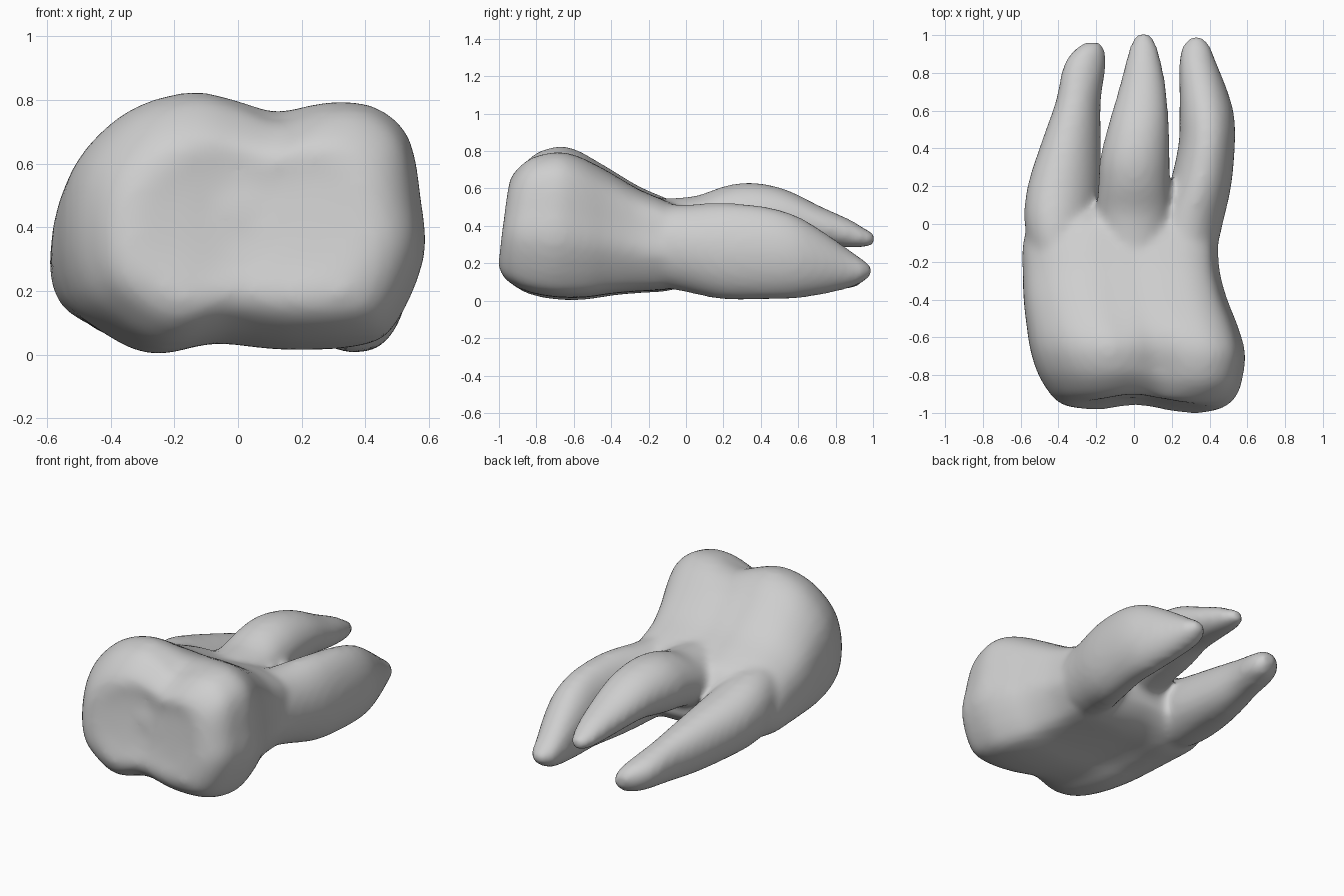
import bpy, bmesh, math

if "Cube" in bpy.data.objects:
    bpy.data.objects.remove(bpy.data.objects["Cube"], do_unlink=True)

bm = bmesh.new()


def smooth_path(points, steps, closed=False):
    """Smooth interpolation that passes through every point."""
    n = len(points)
    pick = (lambda i: points[i % n]) if closed else (lambda i: points[min(max(i, 0), n - 1)])
    result = []
    for i in range(n if closed else n - 1):
        near = [pick(i + k) for k in (-1, 0, 1, 2)]
        for s in range(steps):
            t = s / steps
            result.append(tuple(
                b + t * ((c - a) + t * ((2 * a - 5 * b + 4 * c - d) + t * (3 * (b - c) + d - a))) / 2
                for a, b, c, d in zip(*near)))
    return result if closed else result + [points[-1]]


def ramp(value, start, end):
    """Rise from 0 to 1 between start and end."""
    return min(max((value - start) / (end - start), 0), 1)


def bump(value, centre, width):
    return math.exp(-((value - centre) / width) ** 2)


def loft(rings):
    """Skin a list of closed rings and cap both ends."""
    loops = [[bm.verts.new(p) for p in ring] for ring in rings]
    n = len(loops[0])
    faces = []
    for a, b in zip(loops, loops[1:]):
        for i in range(n):
            j = (i + 1) % n
            faces.append(bm.faces.new((a[i], a[j], b[j], b[i])))
    faces.append(bm.faces.new(loops[0][::-1]))
    faces.append(bm.faces.new(loops[-1]))
    bmesh.ops.recalc_face_normals(bm, faces=faces)


# Crown outline seen from the front, with the notch between the cusps
outline = smooth_path([
    (-.28, .005), (-.08, .04), (.14, .02), (.38, .03), (.49, .09), (.585, .30),
    (.575, .48), (.535, .68), (.42, .775), (.27, .785), (.11, .74), (-.03, .79),
    (-.18, .82), (-.38, .76), (-.54, .60), (-.585, .39), (-.55, .19), (-.44, .08)], 3, True)


def crown_ring(y, x0, x1, z0, z1):
    ring = []
    for u, v in outline:
        # The notch fades out toward the neck
        if v > .6:
            v += .055 * bump(u, .11, .13) * ramp(y, -.8, -.45)
        x = x0 + (u + .585) / 1.17 * (x1 - x0)
        z = z0 + (v - .005) / .815 * (z1 - z0)
        # The biting face leans back and has a shallow groove between its lobes
        face = .13 * (z - .4) - .03 * x + .035 * bump(x, .02, .16)
        ring.append((x, y + ramp(y, -.5, -.9) * face, z))
    return ring


# Crown and neck: y, left and right edge, bottom and top
crown = [
    (-.952, -.10, .16, .36, .52), (-.958, -.22, .29, .27, .59),
    (-.968, -.34, .41, .18, .66), (-.94, -.415, .49, .12, .72),
    (-.88, -.465, .545, .07, .78), (-.80, -.51, .57, .03, .812),
    (-.68, -.548, .585, .005, .824), (-.55, -.568, .55, .002, .785),
    (-.40, -.585, .49, .025, .70), (-.25, -.59, .45, .04, .61),
    (-.10, -.588, .44, .05, .545), (.01, -.54, .42, .09, .49), (.08, -.40, .34, .16, .40)]
loft([crown_ring(*s) for s in smooth_path(crown, 3)])


def root(path, lean=0):
    """Tapering root from stations of x, y, z, half width, half height."""
    turns = [math.tau * i / 24 for i in range(24)]
    loft([[(x + rx * math.cos(t), y, z + rz * math.sin(t) + lean * rx * math.cos(t))
           for t in turns] for x, y, z, rx, rz in smooth_path(path, 3)])


# Lower root on the right, its inner side sloping down
root([(-.32, -.4, .30, .10, .12), (-.36, -.2, .30, .17, .20), (-.385, 0, .28, .195, .22),
      (-.37, .2, .25, .195, .20), (-.33, .45, .21, .155, .17), (-.295, .65, .185, .12, .135),
      (-.265, .82, .165, .115, .105), (-.24, .91, .155, .09, .08),
      (-.22, .96, .155, .045, .04)], lean=-.2)
# Lower root on the left
root([(.22, -.4, .30, .10, .12), (.25, -.2, .30, .17, .21), (.29, 0, .28, .18, .235),
      (.35, .2, .265, .165, .26), (.385, .42, .255, .15, .25), (.385, .58, .235, .145, .225),
      (.365, .72, .205, .125, .175), (.335, .87, .17, .095, .105), (.33, .94, .16, .075, .065),
      (.33, .995, .16, .03, .025)])
# Raised middle root
root([(0, -.35, .40, .15, .13), (0, -.15, .38, .19, .165), (0, .05, .40, .2, .16),
      (0, .2, .44, .19, .172), (.005, .35, .46, .185, .172), (.025, .53, .455, .16, .142),
      (.045, .72, .40, .125, .105), (.05, .87, .36, .092, .078), (.05, .96, .335, .065, .05),
      (.05, 1.01, .33, .03, .03)])

source = bpy.data.meshes.new("tooth_parts")
bm.to_mesh(source)
bm.free()
tooth = bpy.data.objects.new("molar_tooth", source)
bpy.context.collection.objects.link(tooth)

# Enamel
enamel = bpy.data.materials.new("plain_grey")
enamel.use_nodes = True
colour = (.62, .62, .62, 1)
enamel.diffuse_color = colour
enamel.node_tree.nodes["Principled BSDF"].inputs["Base Color"].default_value = colour
source.materials.append(enamel)

# Fuse the parts into one skin and soften the joins
remesh = tooth.modifiers.new("fuse", "REMESH")
remesh.mode = "VOXEL"
remesh.voxel_size = .02
remesh.use_smooth_shade = True
soften = tooth.modifiers.new("soften", "SMOOTH")
soften.factor = .5
soften.iterations = 12
